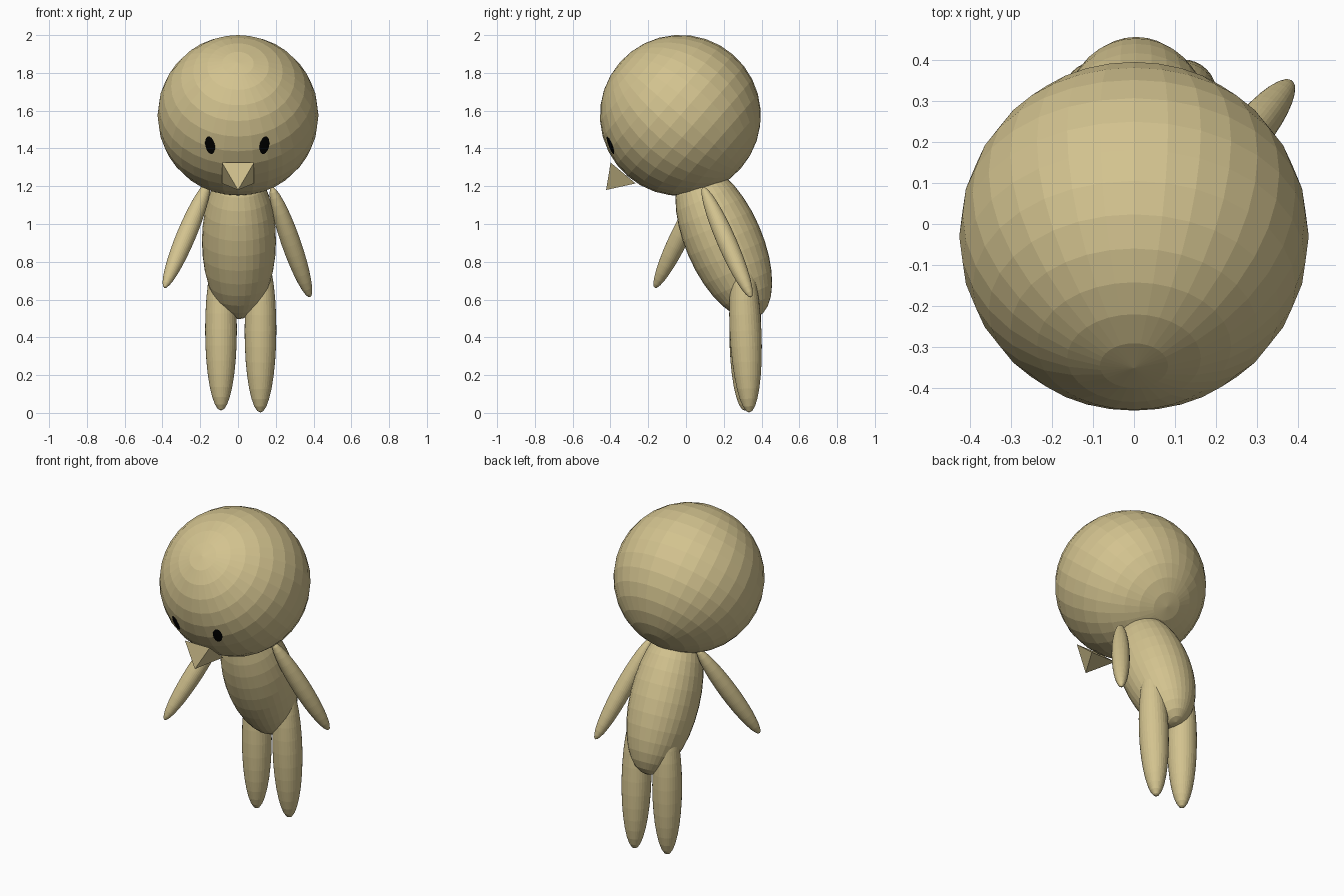
import bpy, bmesh
from mathutils import Vector, Matrix

if "Cube" in bpy.data.objects:
    bpy.data.objects.remove(bpy.data.objects["Cube"])


def material(name, rgb):
    m = bpy.data.materials.new(name)
    m.diffuse_color = (*rgb, 1)
    m.use_nodes = True
    m.node_tree.nodes["Principled BSDF"].inputs["Base Color"].default_value = m.diffuse_color
    return m


TAN = material("tan", (0.65, 0.545, 0.275))
BLACK = material("black", (0.0, 0.0, 0.0))


def finish(name, bm, mat):
    me = bpy.data.meshes.new(name)
    bm.to_mesh(me)
    bm.free()
    me.materials.append(mat)
    ob = bpy.data.objects.new(name, me)
    bpy.context.collection.objects.link(ob)
    return ob


def ellipsoid(name, centre, radii, z_axis, mat=TAN, seg=32, rings=16):
    """Faceted ellipsoid with its poles along z_axis and its x axis kept level."""
    z = Vector(z_axis).normalized()
    x = Vector((0, 1, 0)).cross(z) if abs(z.y) < 0.6 else Vector((0, 0, 1)).cross(z)
    x.normalize()
    y = z.cross(x)
    rot = Matrix((x, y, z)).transposed().to_4x4()
    bm = bmesh.new()
    bmesh.ops.create_uvsphere(bm, u_segments=seg, v_segments=rings, radius=1)
    bmesh.ops.transform(bm, verts=bm.verts,
                        matrix=Matrix.Translation(centre) @ rot @ Matrix.Diagonal((*radii, 1)))
    return finish(name, bm, mat)


def limb(name, a, b, r):
    """Ellipsoid whose poles are the points a and b."""
    a, b = Vector(a), Vector(b)
    ellipsoid(name, (a + b) / 2, (r, r, (b - a).length / 2), b - a)


# Head, tipped forward
HEAD = Vector((0, -0.03, 1.575))
R = 0.426
ellipsoid("head", HEAD, (R, R, R), (0, -0.755, 0.656))

# Leaning body
ellipsoid("body", (0.005, 0.2, 0.91), (0.196, 0.203, 0.441), (0, -0.399, 0.917))

# Arms and legs
limb("left_arm", (-0.39, -0.165, 0.662), (-0.155, 0.11, 1.225), 0.051)
limb("right_arm", (0.382, 0.345, 0.612), (0.178, 0.09, 1.195), 0.051)
limb("left_leg", (-0.09, 0.312, 0.012), (-0.09, 0.315, 0.87), 0.084)
limb("right_leg", (0.118, 0.335, 0.002), (0.12, 0.295, 0.87), 0.084)

# Eyes: thin oval plates lying on the head
for side, x in (("left", -0.148), ("right", 0.14)):
    n = Vector((x, 0, -0.158))
    n.y = -(R * R - n.length_squared) ** 0.5
    ellipsoid(side + "_eye", HEAD + n, (0.027, 0.05, 0.0048), n, BLACK, 24, 8)

# Beak: square pyramid pointing forward and down
bm = bmesh.new()
base = Vector((0, -0.333, 1.27))
tip = bm.verts.new((0, -0.423, 1.18))
up = Vector((0, -0.77, 0.64)) * 0.086
side = Vector((0.085, 0, 0))
ring = [bm.verts.new(base + side * i + up * j)
        for i, j in ((-1, -1), (1, -1), (1, 1), (-1, 1))]
bm.faces.new(ring)
for k in range(4):
    bm.faces.new((ring[k], ring[(k + 1) % 4], tip))
bmesh.ops.recalc_face_normals(bm, faces=bm.faces)
finish("beak", bm, TAN)
